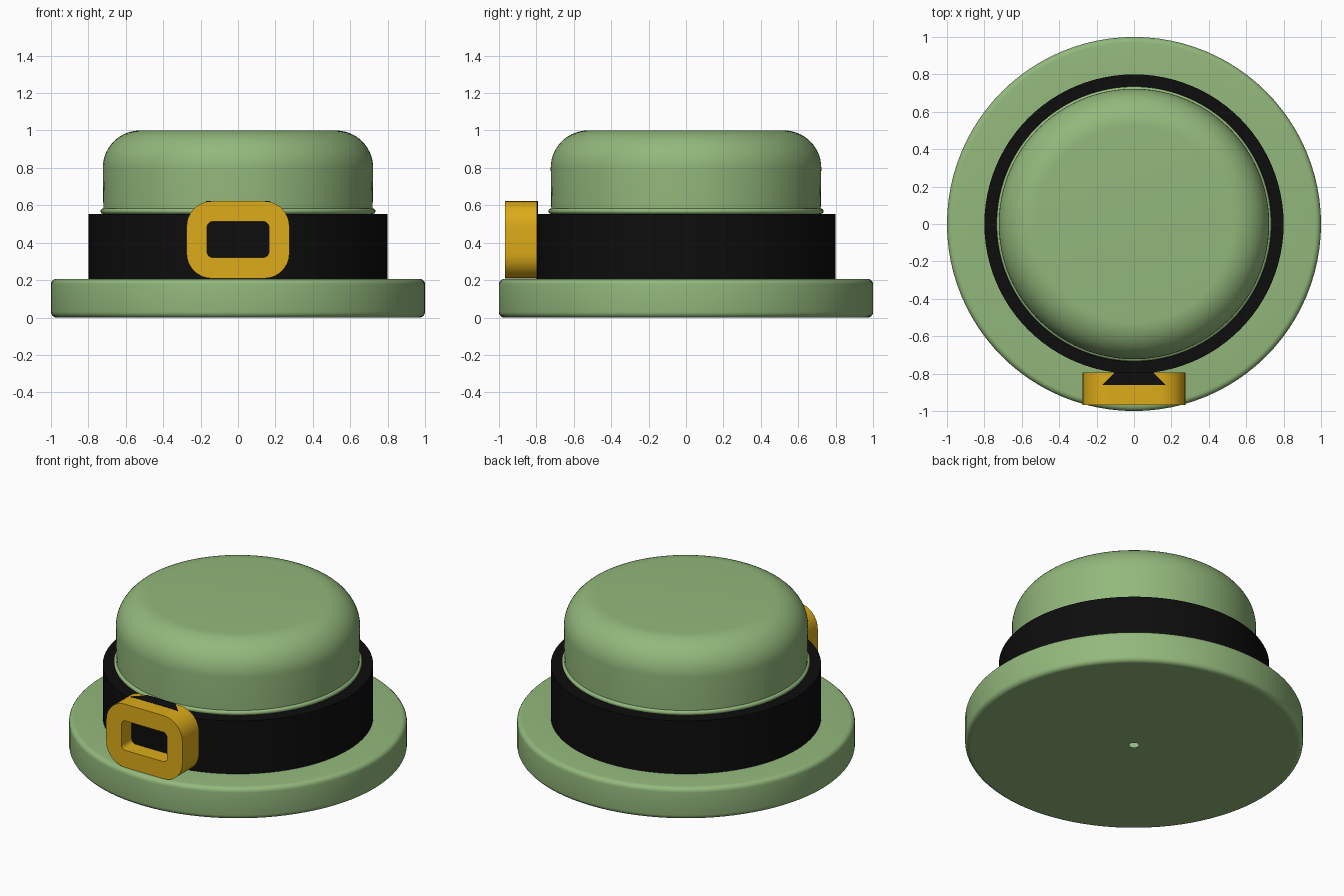
import bpy, bmesh
from math import sin, cos, pi, radians

if "Cube" in bpy.data.objects:
    bpy.data.objects.remove(bpy.data.objects["Cube"])


def material(name, rgb):
    m = bpy.data.materials.new(name)
    m.diffuse_color = (*rgb, 1)
    m.use_nodes = True
    m.node_tree.nodes["Principled BSDF"].inputs["Base Color"].default_value = m.diffuse_color
    return m


GREEN = material("green_felt", (0.29, 0.48, 0.20))
BLACK = material("black_ribbon", (0.004, 0.004, 0.004))
GOLD = material("gold_metal", (0.72, 0.41, 0.01))


def arc(cx, cy, r, a0, a1, n=8):
    """Points on a circular arc, angles in degrees."""
    return [(cx + r * cos(radians(a0 + (a1 - a0) * i / n)),
             cy + r * sin(radians(a0 + (a1 - a0) * i / n))) for i in range(n + 1)]


def finish(name, bm, mat):
    me = bpy.data.meshes.new(name)
    bm.to_mesh(me)
    bm.free()
    me.materials.append(mat)
    ob = bpy.data.objects.new(name, me)
    bpy.context.collection.objects.link(ob)
    bpy.ops.object.select_all(action='DESELECT')
    ob.select_set(True)
    bpy.context.view_layer.objects.active = ob
    bpy.ops.object.shade_smooth_by_angle(angle=radians(35))
    return ob


def lathe(name, profile, mat, cap=False, closed=False, n=96):
    """Spin an (r, z) profile, running from bottom outward and up, around z."""
    bm = bmesh.new()
    rings = [[bm.verts.new((r * cos(2 * pi * i / n), r * sin(2 * pi * i / n), z))
              for i in range(n)] for r, z in profile]
    pairs = list(zip(rings, rings[1:]))
    if closed:
        pairs.append((rings[-1], rings[0]))
    for a, b in pairs:
        for i in range(n):
            j = (i + 1) % n
            bm.faces.new((a[i], a[j], b[j], b[i]))
    if cap:
        bm.faces.new(rings[-1])
    return finish(name, bm, mat)


def rounded_rect(hx, z0, z1, r):
    return (arc(hx - r, z1 - r, r, 0, 90) + arc(-hx + r, z1 - r, r, 90, 180)
            + arc(-hx + r, z0 + r, r, 180, 270) + arc(hx - r, z0 + r, r, 270, 360))


# Hat body: brim with a pinhole underneath, thin bead, rounded crown
body = ([(0.028, 0), (0.965, 0)]
        + arc(0.97, 0.03, 0.03, -90, 0, 5)
        + arc(0.97, 0.177, 0.03, 0, 90, 5)
        + [(0.72, 0.207), (0.72, 0.553)]
        + arc(0.72, 0.569, 0.015, -90, 90, 8)
        + arc(0.523, 0.8, 0.2, 0, 90, 14))
lathe("hat_body", body, GREEN, cap=True)

# Ribbon band around the crown
lathe("hat_band", [(0.722, 0.2), (0.8, 0.2), (0.8, 0.553), (0.722, 0.553)],
      BLACK, closed=True)

# Buckle frame: rounded rectangular ring, extruded along y
bm = bmesh.new()
FRONT, BACK = -0.967, -0.795
outer = rounded_rect(0.275, 0.209, 0.622, 0.135)
inner = rounded_rect(0.165, 0.321, 0.513, 0.03)
loops = [[bm.verts.new((x, y, z)) for x, z in pts]
         for pts, y in ((outer, FRONT), (outer, BACK), (inner, BACK), (inner, FRONT))]
for k in range(4):
    a, b = loops[k], loops[(k + 1) % 4]
    for i in range(len(a)):
        j = (i + 1) % len(a)
        bm.faces.new((a[i], a[j], b[j], b[i]))
bmesh.ops.recalc_face_normals(bm, faces=bm.faces)
finish("buckle", bm, GOLD)

# Ribbon tongue: dovetail block behind the buckle opening
bm = bmesh.new()
base = bm.faces.new([bm.verts.new((x, y, 0.209)) for x, y in
                     ((-0.17, -0.862), (0.17, -0.862), (0.1, -0.79), (-0.1, -0.79))])
ext = bmesh.ops.extrude_face_region(bm, geom=[base])
bmesh.ops.translate(bm, vec=(0, 0, 0.415),
                    verts=[v for v in ext["geom"] if isinstance(v, bmesh.types.BMVert)])
bmesh.ops.recalc_face_normals(bm, faces=bm.faces)
finish("ribbon_tongue", bm, BLACK)
